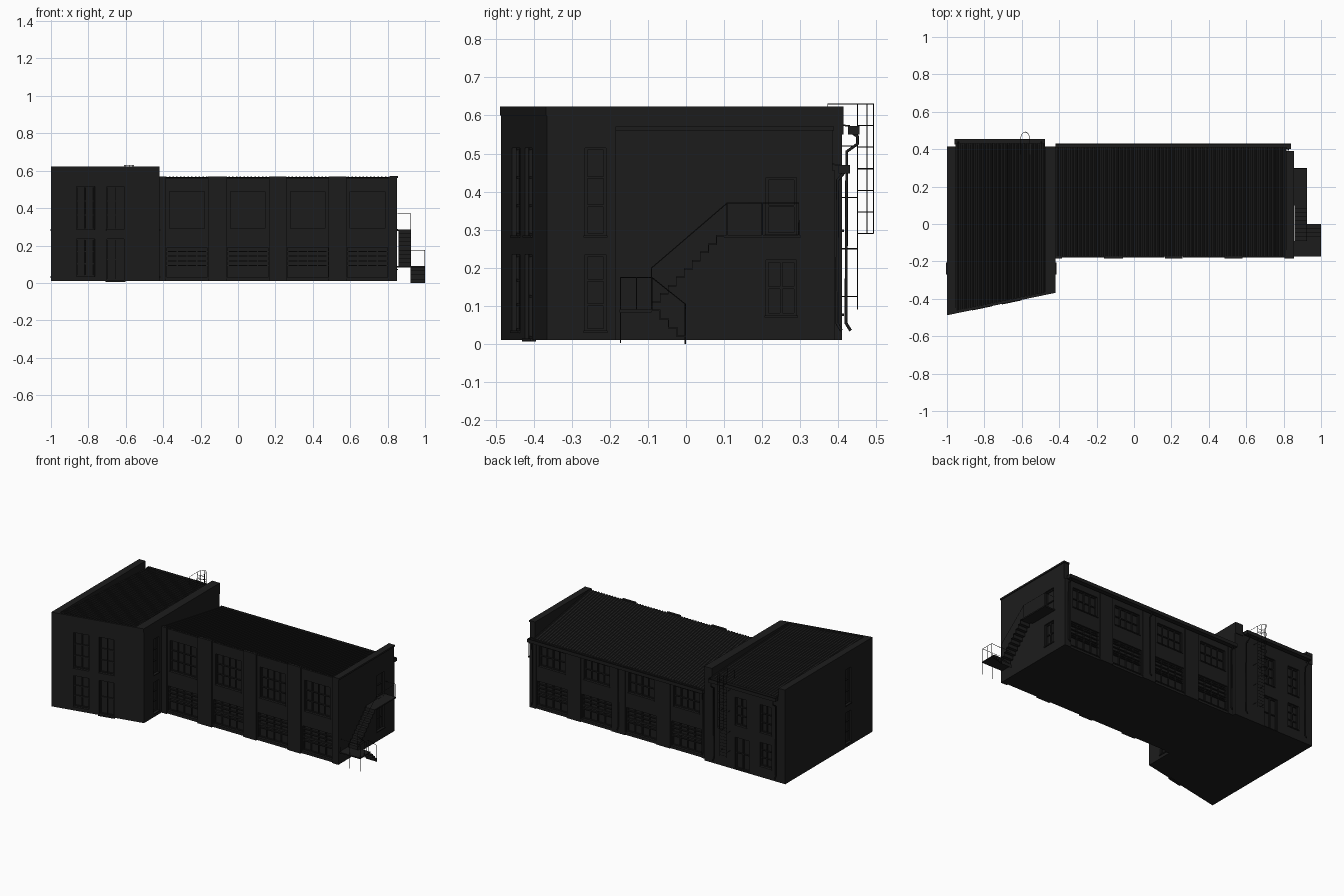
import bpy, bmesh, math
from mathutils import Vector

if "Cube" in bpy.data.objects:
    bpy.data.objects.remove(bpy.data.objects["Cube"])

dark = bpy.data.materials.new("dark_paint")
dark.diffuse_color = (0.012, 0.012, 0.012, 1)
dark.use_nodes = True
dark.node_tree.nodes["Principled BSDF"].inputs["Base Color"].default_value = dark.diffuse_color


def finish(name, bm):
    bmesh.ops.recalc_face_normals(bm, faces=bm.faces)
    me = bpy.data.meshes.new(name)
    bm.to_mesh(me)
    bm.free()
    ob = bpy.data.objects.new(name, me)
    me.materials.append(dark)
    bpy.context.collection.objects.link(ob)
    return ob


def add_prism(bm, base, top):
    """Closed prism between two matching loops of points."""
    a = [bm.verts.new(p) for p in base]
    b = [bm.verts.new(p) for p in top]
    bm.faces.new(a)
    bm.faces.new(b)
    for i in range(len(a)):
        j = (i + 1) % len(a)
        bm.faces.new((a[i], a[j], b[j], b[i]))


def prism(name, plan, z0, tops):
    bm = bmesh.new()
    add_prism(bm, [(x, y, z0) for x, y in plan], [(x, y, t) for (x, y), t in zip(plan, tops)])
    return finish(name, bm)


# A wall frame is (origin, along, outward); boxes are (frame, u0, u1, d0, d1, z0, z1)
def boxes(name, items):
    bm = bmesh.new()
    for (o, u, n), u0, u1, d0, d1, z0, z1 in items:
        q = [Vector(o) + Vector(u) * a + Vector(n) * d for a, d in ((u0, d0), (u1, d0), (u1, d1), (u0, d1))]
        add_prism(bm, [(p.x, p.y, z0) for p in q], [(p.x, p.y, z1) for p in q])
    return finish(name, bm)


def tubes(name, paths, r, res=2):
    cu = bpy.data.curves.new(name, 'CURVE')
    cu.dimensions = '3D'
    cu.bevel_depth, cu.bevel_resolution, cu.use_fill_caps = r, res, True
    for path in paths:
        sp = cu.splines.new('POLY')
        sp.points.add(len(path) - 1)
        for pt, p in zip(sp.points, path):
            pt.co = (*p, 1)
    cu.materials.append(dark)
    ob = bpy.data.objects.new(name, cu)
    bpy.context.collection.objects.link(ob)
    bpy.ops.object.select_all(action='DESELECT')
    ob.select_set(True)
    bpy.context.view_layer.objects.active = ob
    bpy.ops.object.convert(target='MESH')


def openings(body, name, wins):
    """Recess each (frame, u0, u1, z0, z1, cols, rows) and fill it with a frame and bars."""
    cuts, bars, sills = [], [], []
    for f, u0, u1, z0, z1, cols, rows in wins:
        cuts.append((f, u0, u1, -0.018, 0.03, z0, z1))
        t = 0.003
        for i in range(cols + 1):
            u = u0 + t + (u1 - u0 - 2 * t) * i / cols
            bars.append((f, u - t, u + t, -0.02, -0.01, z0, z1))
        for i in range(rows + 1):
            z = z0 + t + (z1 - z0 - 2 * t) * i / rows
            bars.append((f, u0, u1, -0.02, -0.011, z - t, z + t))
        if z0 > 0.02:
            sills.append((f, u0 - 0.004, u1 + 0.004, -0.015, 0.005, z0 - 0.006, z0))
    cutter = boxes(name + "_cutter", cuts)
    cutter.hide_render = True
    cutter.hide_set(True)
    m = body.modifiers.new("recesses", 'BOOLEAN')
    m.object, m.operation, m.solver = cutter, 'DIFFERENCE', 'EXACT'
    boxes(name + "_frames", bars)
    boxes(name + "_sills", sills)


def sheet(name, x0, x1, pitch, yf, yb, zf):
    """Corrugated roof sheet with ribs running front to back."""
    bm = bmesh.new()
    n = round((x1 - x0) / pitch)
    prev = None
    for i in range(n):
        for s, h in ((0, 0), (0.4, 0), (0.55, 0.004), (0.85, 0.004), (1, 0)):
            x = x0 + (i + s) * (x1 - x0) / n
            cur = [bm.verts.new((x, y, zf(y) + h)) for y in (yf(x), yb)]
            if prev and s:
                bm.faces.new((prev[0], cur[0], cur[1], prev[1]))
            prev = cur
    bmesh.ops.remove_doubles(bm, verts=bm.verts, dist=1e-5)
    finish(name, bm)


# Tower block with its slanted front and roof falling to the back
front = lambda x: -0.365 - 0.12 * (-0.42 - x) / 0.58
tz = lambda y: 0.572 + 0.045 * (0.41 - y) / 0.9
plan = [(-1, front(-1)), (-0.42, front(-0.42)), (-0.42, 0.41), (-1, 0.41)]
tower = prism("tower_body", plan, 0.01, [tz(y) - 0.004 for x, y in plan])
for side, x0, x1 in (("left", -1, -0.955), ("right", -0.475, -0.42)):
    p = [(x0, front(x0)), (x1, front(x1)), (x1, 0.414), (x0, 0.414)]
    prism("tower_parapet_" + side, p, 0.55, [0.616] * 4)
    prism("tower_coping_" + side, p, 0.614, [0.623] * 4)
prism("tower_front_coping", [(-1, front(-1) - 0.003), (-0.42, front(-0.42) - 0.003),
      (-0.42, front(-0.42) + 0.012), (-1, front(-1) + 0.012)], 0.6, [0.623] * 4)
sheet("tower_roof", -0.955, -0.475, 0.02, front, 0.43, tz)

# Long hall with a monopitch roof behind a level end parapet
hz = lambda y: 0.565 - 0.095 * (y + 0.175) / 0.56
plan = [(-0.42, -0.175), (0.85, -0.175), (0.85, 0.385), (-0.42, 0.385)]
hall = prism("hall_body", plan, 0.01, [hz(y) - 0.004 for x, y in plan])
prism("hall_end_parapet", [(0.815, -0.175), (0.85, -0.175), (0.85, 0.385), (0.815, 0.385)], 0.44, [0.562] * 4)
prism("hall_end_coping", [(0.812, -0.185), (0.855, -0.185), (0.855, 0.389), (0.812, 0.389)], 0.56, [0.571] * 4)
sheet("hall_roof", -0.42, 0.815, 0.02, lambda x: -0.175, 0.41, hz)

# Wall frames
a = math.atan2(0.12, 0.58)
slant = ((-1, front(-1), 0), (math.cos(a), math.sin(a), 0), (math.sin(a), -math.cos(a), 0))
t_right = ((-0.42, 0, 0), (0, 1, 0), (1, 0, 0))
t_left = ((-1, 0, 0), (0, 1, 0), (-1, 0, 0))
t_back = ((0, 0.41, 0), (1, 0, 0), (0, 1, 0))
h_front = ((0, -0.175, 0), (1, 0, 0), (0, -1, 0))
h_back = ((0, 0.385, 0), (1, 0, 0), (0, 1, 0))
h_end = ((0.85, 0, 0), (0, 1, 0), (1, 0, 0))

# Tower windows and doors
wins = [(slant, 0.14, 0.24, 0.285, 0.515, 2, 3), (slant, 0.14, 0.24, 0.035, 0.235, 2, 3),
        (slant, 0.305, 0.4, 0.285, 0.515, 2, 3), (slant, 0.305, 0.4, 0.015, 0.235, 2, 2)]
for f in (t_right, t_left):
    wins += [(f, -0.265, -0.21, 0.285, 0.515, 1, 3), (f, -0.265, -0.21, 0.035, 0.235, 1, 3)]
wins += [(t_back, -0.72, -0.64, 0.3, 0.48, 2, 3), (t_back, -0.9, -0.82, 0.3, 0.48, 2, 3),
         (t_back, -0.9, -0.82, 0.08, 0.235, 2, 3), (t_back, -0.74, -0.64, 0.015, 0.22, 2, 2)]
openings(tower, "tower_window", wins)
boxes("tower_doorstep", [(slant, 0.3, 0.405, -0.01, 0.006, 0.006, 0.014)])

# Hall windows in four bays, front and back, with pilasters between
wins, pil, louvres = [], [], []
bays = [(-0.38, -0.165), (-0.055, 0.16), (0.265, 0.48), (0.585, 0.8)]
for u0, u1 in bays:
    wins += [(h_front, u0 + 0.015, u1 - 0.015, 0.29, 0.49, 4, 3), (h_front, u0, u1, 0.03, 0.19, 4, 2),
             (h_back, u0 + 0.015, u1 - 0.015, 0.29, 0.42, 4, 2), (h_back, u0, u1, 0.03, 0.19, 4, 2)]
    for f in (h_front, h_back):
        louvres += [(f, u0, u1, -0.015, -0.006, z / 100, z / 100 + 0.006) for z in (9, 11.5, 14, 16.5)]
for u0, u1 in ((-0.42, -0.385), (-0.16, -0.06), (0.165, 0.26), (0.485, 0.58), (0.805, 0.85)):
    pil += [(h_front, u0, u1, -0.005, 0.01, 0.01, 0.57), (h_back, u0, u1, -0.005, 0.006, 0.01, 0.455)]
wins += [(h_end, 0.21, 0.29, 0.287, 0.437, 1, 2), (h_end, 0.21, 0.29, 0.075, 0.22, 2, 2)]
openings(hall, "hall_window", wins)
boxes("hall_louvres", louvres)
boxes("hall_pilasters", pil)

# Gutters as open channels, hopper and downpipes
def gutter(f, u0, u1, d, z):
    return [(f, u0, u1, d, d + 0.03, z, z + 0.004), (f, u0, u1, d + 0.026, d + 0.03, z, z + 0.022),
            (f, u0, u1, d, d + 0.004, z, z + 0.022), (f, u0, u0 + 0.004, d, d + 0.03, z, z + 0.022),
            (f, u1 - 0.004, u1, d, d + 0.03, z, z + 0.022)]


boxes("tower_gutter", gutter(t_back, -0.96, -0.475, 0.015, 0.55))
boxes("hall_gutter", gutter(h_back, -0.42, 0.84, 0.015, 0.448))
tubes("tower_downpipes", [[(x, 0.435, 0.555), (x, 0.45, 0.545), (x, 0.45, 0.525), (x, 0.422, 0.505),
                           (x, 0.42, 0.055), (x, 0.432, 0.035)] for x in (-0.94, -0.495)], 0.004)
tubes("hall_downpipes", [[(x, 0.415, 0.45), (x, 0.398, 0.43), (x, 0.396, 0.055), (x, 0.408, 0.035)]
                         for x in (-0.4, 0.21, 0.825)], 0.004)

# Caged roof ladder on the tower back
xc, hw = -0.582, 0.025
paths = []
for x in (xc - hw, xc + hw):
    paths.append([(x, 0.45, 0.09), (x, 0.45, 0.63), (x, 0.372, 0.63), (x, 0.372, 0.575)])
    paths += [[(x, 0.408, z), (x, 0.45, z)] for z in (0.125, 0.25, 0.385, 0.52)]
paths += [[(xc - hw, 0.45, 0.1 + i * 0.0205), (xc + hw, 0.45, 0.1 + i * 0.0205)] for i in range(26)]
arc = [(xc + hw * math.cos(t), 0.45 + 0.042 * math.sin(t)) for t in [math.pi * i / 10 for i in range(11)]]
paths += [[(x, y, 0.29 + k * 0.0567) for x, y in arc] for k in range(7)]
paths += [[(*arc[i], 0.29), (*arc[i], 0.63)] for i in (2, 5, 8)]
tubes("roof_ladder", paths, 0.0014, 0)

# External stair: two flights and two landings
world = ((0, 0, 0), (1, 0, 0), (0, 1, 0))
parts = [(world, 0.85, 1.0, -0.175, -0.09, 0.083, 0.09), (world, 0.85, 0.925, 0.1, 0.3, 0.278, 0.286)]


def flight(x0, x1, ya, yb, za, zb, n):
    dy, dz = (yb - ya) / n, (zb - za) / n
    s = 0.002 if dy > 0 else -0.002
    for i in range(n):
        y, z = ya + i * dy, za + (i + 1) * dz
        parts.append((world, x0, x1, y, y + dy + s, z - 0.004, z))
        parts.append((world, x0, x1, y, y + s, z - dz, z))


flight(0.857, 0.925, -0.09, 0.1, 0.09, 0.286, 9)
flight(0.925, 1.0, 0.0, -0.09, 0.0, 0.09, 4)
boxes("outside_stair", parts)

# Stair handrails and landing legs
xo, xi = 0.998, 0.923
rails = [[(xi, -0.09, 0.09), (xi, -0.09, 0.2), (xi, 0.108, 0.37), (xi, 0.296, 0.37), (xi, 0.296, 0.286)],
         [(xi, 0.296, 0.37), (0.853, 0.296, 0.37)], [(xi, 0.108, 0.286), (xi, 0.108, 0.37)],
         [(xi, 0.2, 0.286), (xi, 0.2, 0.37)],
         [(0.86, -0.172, 0.09), (0.86, -0.172, 0.175), (xo, -0.172, 0.175), (xo, -0.09, 0.175),
          (xo, -0.002, 0.105), (xo, -0.002, 0.0)],
         [(xi, -0.09, 0.175), (xi, -0.002, 0.105), (xi, -0.002, 0.0)]]
rails += [[(x, -0.172, 0.003), (x, -0.172, 0.175)] for x in (xi, xo)]
rails += [[(xo, y, 0.09), (xo, y, 0.175)] for y in (-0.13, -0.09)]
tubes("stair_rails", rails, 0.0015, 0)
